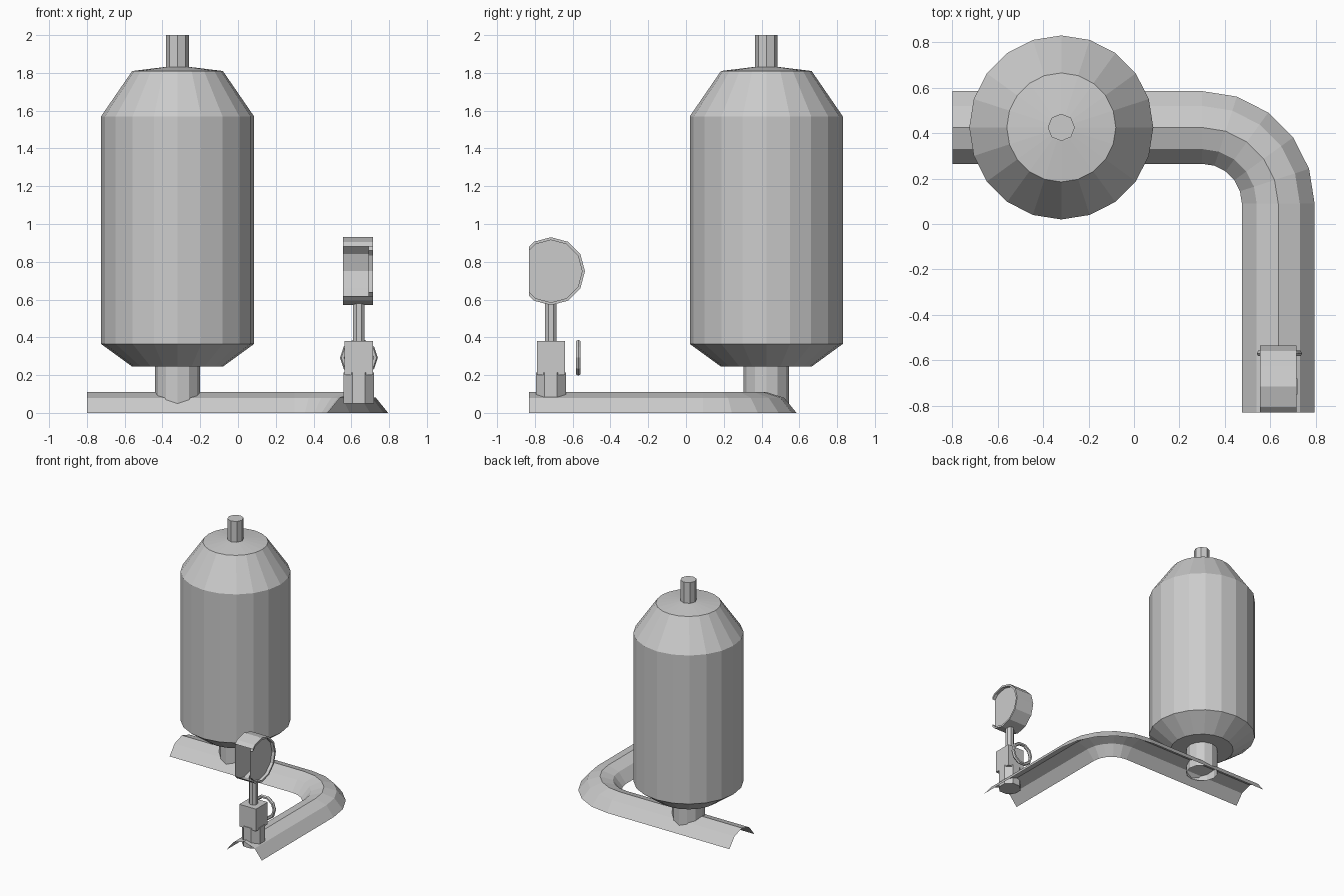
import bpy, bmesh, math
from mathutils import Vector, Matrix

if "Cube" in bpy.data.objects:
    bpy.data.objects.remove(bpy.data.objects["Cube"])

grey = bpy.data.materials.new("light_grey")
grey.diffuse_color = (0.6, 0.6, 0.6, 1)
grey.use_nodes = True
grey.node_tree.nodes["Principled BSDF"].inputs["Base Color"].default_value = grey.diffuse_color


def finish(name, bm, recalc=True):
    if recalc:
        bmesh.ops.recalc_face_normals(bm, faces=bm.faces)
    mesh = bpy.data.meshes.new(name)
    bm.to_mesh(mesh)
    bm.free()
    mesh.materials.append(grey)
    ob = bpy.data.objects.new(name, mesh)
    bpy.context.collection.objects.link(ob)
    return ob


def lathe(profile, sides, phase=0.0, cap_start=True, cap_end=True):
    """Turn (radius, height) pairs about the z axis."""
    bm = bmesh.new()
    rings = []
    for r, h in profile:
        rings.append([bm.verts.new((r * math.cos(phase + math.tau * i / sides),
                                    r * math.sin(phase + math.tau * i / sides), h))
                      for i in range(sides)])
    for a, b in zip(rings, rings[1:]):
        for i in range(sides):
            j = (i + 1) % sides
            bm.faces.new((a[i], a[j], b[j], b[i]))
    if cap_start:
        bm.faces.new(rings[0][::-1])
    if cap_end:
        bm.faces.new(rings[-1])
    return bm


def turned(name, centre, profile, sides, phase=0.0, **caps):
    bm = lathe(profile, sides, phase, **caps)
    bmesh.ops.translate(bm, verts=bm.verts, vec=(centre[0], centre[1], 0))
    return finish(name, bm, recalc=False)


TANK = (-0.32, 0.425)
VALVE = (0.64, -0.715)
OCT = math.pi / 8

# Half pipe, open underneath, swept along a line with one rounded bend
section = [(-0.16, 0), (-0.095, 0.08), (0, 0.11), (0.095, 0.08), (0.16, 0)]
path = [((-0.8, 0.425), 90)]
for k in range(6):
    a = 90 - 18 * k
    path.append(((0.3 + 0.335 * math.cos(math.radians(a)),
                  0.09 + 0.335 * math.sin(math.radians(a))), a))
path.append(((0.635, -0.83), 0))
bm = bmesh.new()
rows = []
for (x, y), a in path:
    c, s = math.cos(math.radians(a)), math.sin(math.radians(a))
    rows.append([bm.verts.new((x + d * c, y + d * s, z)) for d, z in section])
for p, q in zip(rows, rows[1:]):
    for i in range(len(section) - 1):
        bm.faces.new((p[i], q[i], q[i + 1], p[i + 1]))
for f in bm.faces:
    f.normal_update()
    if f.normal.z < 0:
        f.normal_flip()
finish("half_pipe", bm, recalc=False)

# Tank with its outlet and top rod
turned("tank", TANK, [(0.24, 0.245), (0.405, 0.365), (0.405, 1.57),
                      (0.24, 1.81), (0.06, 1.832)], 20)
turned("tank_outlet", TANK, [(0.12, 0.04), (0.12, 0.26)], 12,
       cap_start=False, cap_end=False)
turned("top_rod", TANK, [(0.06, 1.82), (0.06, 2.0)], 8)

# Valve base, block and neck
turned("valve_base", VALVE, [(0.087, 0.05), (0.087, 0.215)], 8, OCT)
turned("valve_neck", VALVE, [(0.033, 0.37), (0.033, 0.6)], 8, OCT)
bm = bmesh.new()
bmesh.ops.create_cube(bm, size=1, matrix=Matrix.Translation((*VALVE, 0.29))
                      @ Matrix.Diagonal((0.15, 0.15, 0.18, 1)))
finish("valve_block", bm)

# Ring handle behind the valve
bm = bmesh.new()
rings = []
for i in range(10):
    a = math.tau * i / 10
    rings.append([bm.verts.new((0.64 + (0.086 + 0.014 * math.cos(t)) * math.cos(a),
                                -0.57 + 0.014 * math.sin(t),
                                0.292 + (0.086 + 0.014 * math.cos(t)) * math.sin(a)))
                  for t in (math.tau * k / 6 for k in range(6))])
for i in range(10):
    a, b = rings[i], rings[(i + 1) % 10]
    for k in range(6):
        m = (k + 1) % 6
        bm.faces.new((a[k], b[k], b[m], a[m]))
finish("ring_handle", bm)

# Hollow gauge facing +x, with a raised rim, cut flat and left open at the front
bm = lathe([(0.18, 0.555), (0.18, 0.715), (0.165, 0.715), (0.165, 0.69)], 12)
bmesh.ops.transform(bm, verts=bm.verts,
                    matrix=Matrix.Translation((0, VALVE[1], 0.75))
                    @ Matrix(((0, 0, 1, 0), (1, 0, 0, 0), (0, 1, 0, 0), (0, 0, 0, 1))))
bmesh.ops.bisect_plane(bm, geom=bm.verts[:] + bm.edges[:] + bm.faces[:],
                       plane_co=Vector((0, -0.83, 0)), plane_no=Vector((0, -1, 0)),
                       clear_outer=True)
finish("gauge", bm, recalc=False)
